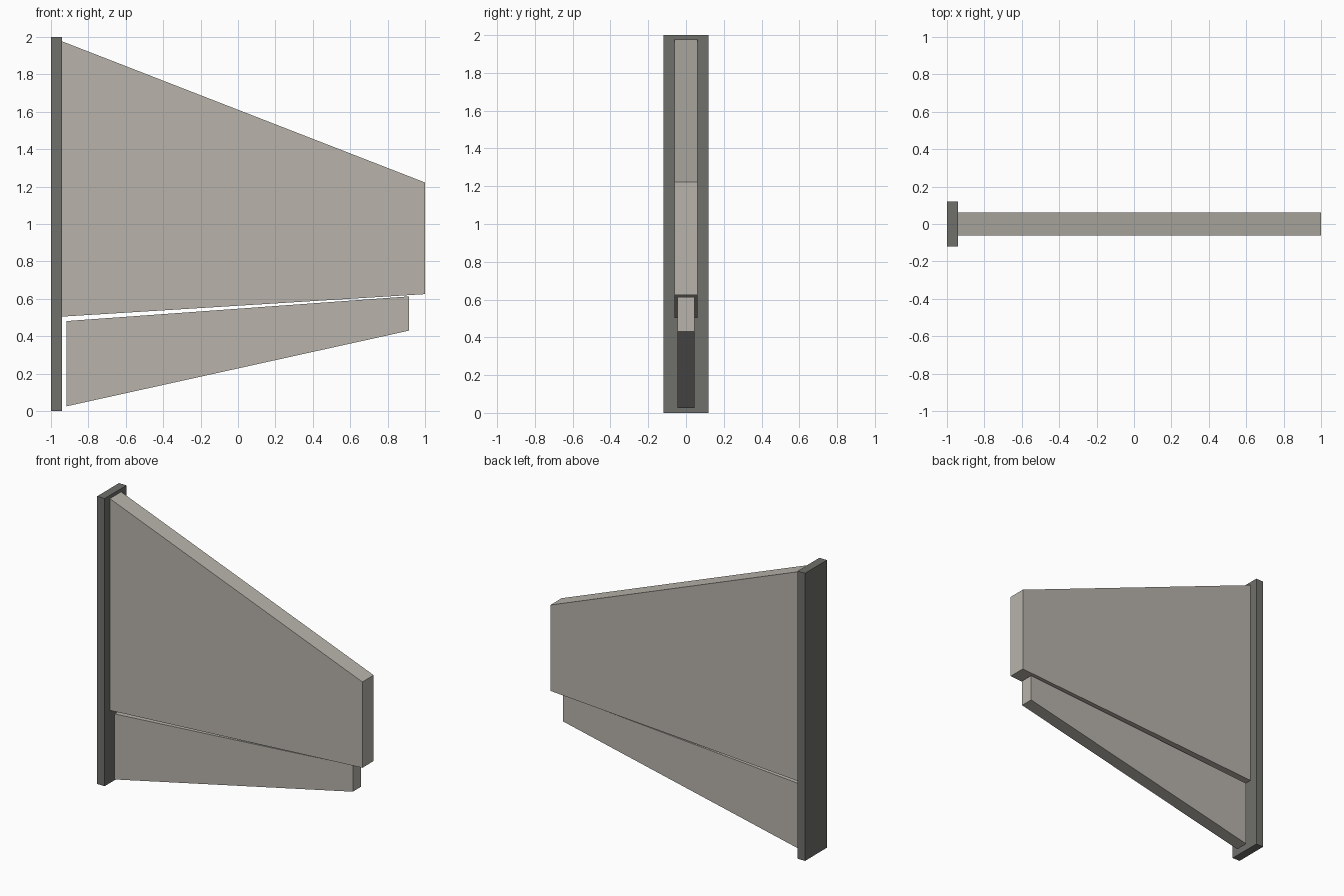
import bpy
import bmesh

cube = bpy.data.objects.get("Cube")
if cube:
    bpy.data.objects.remove(cube, do_unlink=True)


def make_material(name, rgb):
    mat = bpy.data.materials.new(name)
    mat.use_nodes = True
    colour = (*rgb, 1.0)
    mat.diffuse_color = colour
    mat.node_tree.nodes["Principled BSDF"].inputs["Base Color"].default_value = colour
    return mat


def slab(name, outline, half_thickness, mat):
    """Extrude an x-z outline evenly to both sides of y = 0."""
    bm = bmesh.new()
    face = bm.faces.new([bm.verts.new((x, -half_thickness, z)) for x, z in outline])
    extruded = bmesh.ops.extrude_face_region(bm, geom=[face])["geom"]
    moved = [v for v in extruded if isinstance(v, bmesh.types.BMVert)]
    bmesh.ops.translate(bm, verts=moved, vec=(0, 2 * half_thickness, 0))
    bmesh.ops.recalc_face_normals(bm, faces=bm.faces)
    mesh = bpy.data.meshes.new(name)
    bm.to_mesh(mesh)
    bm.free()
    mesh.materials.append(mat)
    obj = bpy.data.objects.new(name, mesh)
    bpy.context.collection.objects.link(obj)
    return obj


panel_grey = make_material("warm light grey", (0.48, 0.455, 0.41))
root_grey = make_material("dark grey", (0.162, 0.16, 0.15))

# Root plate along the inner end
slab("root_plate", [(-1, 0), (-0.942, 0), (-0.942, 2), (-1, 2)], 0.12, root_grey)

# Tapered main fin, its root set into the plate
slab("main_fin", [(-0.97, 0.503), (1, 0.625), (1, 1.222), (-0.97, 1.988)], 0.062, panel_grey)

# Thinner control flap below the fin, with a narrow gap
slab("control_flap", [(-0.918, 0.025), (0.915, 0.43), (0.915, 0.613), (-0.918, 0.481)],
     0.046, panel_grey)
